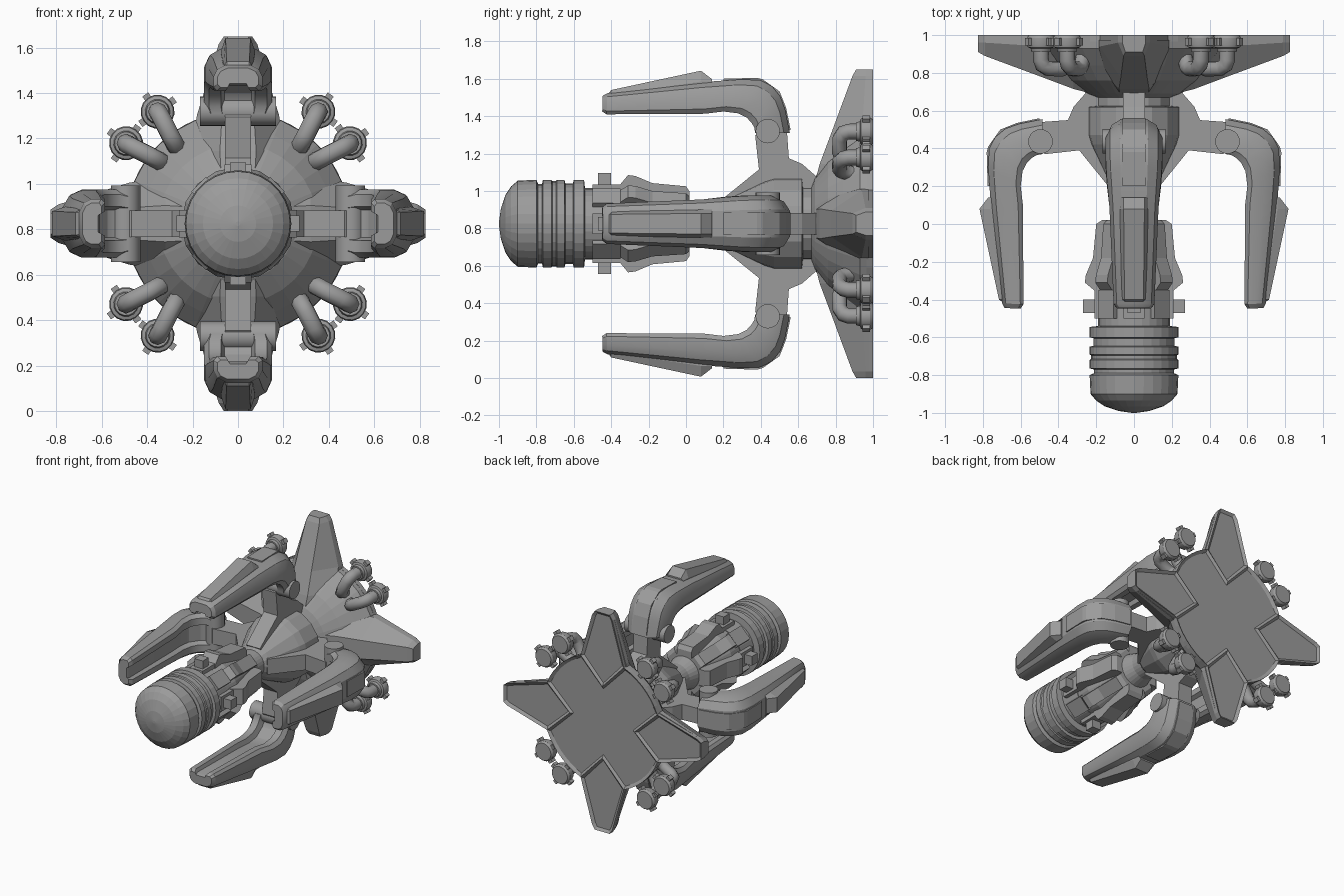
import bpy, bmesh
from math import sin, cos, pi, radians

if "Cube" in bpy.data.objects:
    bpy.data.objects.remove(bpy.data.objects["Cube"])

CZ = 0.825                      # height of the long axis
QUARTERS = [k * pi / 2 for k in range(4)]
GREY = bpy.data.materials.new("dark_grey")
GREY.diffuse_color = (.33, .33, .33, 1)
GREY.use_nodes = True
GREY.node_tree.nodes["Principled BSDF"].inputs["Base Color"].default_value = GREY.diffuse_color


def place(t, y, r, a):
    """Local (sideways, along axis, outward) -> world, turned by a about the axis."""
    return (t * cos(a) + r * sin(a), y, CZ + r * cos(a) - t * sin(a))


def smooth(ob, deg):
    bpy.ops.object.select_all(action='DESELECT')
    bpy.context.view_layer.objects.active = ob
    ob.select_set(True)
    if ob.type == 'CURVE':
        bpy.ops.object.convert(target='MESH')
    bpy.ops.object.shade_smooth_by_angle(angle=radians(deg))


def make(name, verts, faces, inset=0):
    me = bpy.data.meshes.new(name)
    me.from_pydata(verts, [], faces)
    me.materials.append(GREY)
    bm = bmesh.new()
    bm.from_mesh(me)
    bmesh.ops.recalc_face_normals(bm, faces=bm.faces)
    if inset:
        back = [f for f in bm.faces if f.normal.y > 0.9]
        bmesh.ops.inset_region(bm, faces=back, thickness=inset, depth=-0.015)
    bm.to_mesh(me)
    bm.free()
    ob = bpy.data.objects.new(name, me)
    bpy.context.collection.objects.link(ob)
    return ob


def loft(name, rings, a=0, inset=0):
    """Skin equal-length rings of local (t, y, r) points and cap both ends."""
    n = len(rings[0])
    verts = [place(*p, a) for ring in rings for p in ring]
    faces = [(i * n + j, i * n + (j + 1) % n, (i + 1) * n + (j + 1) % n, (i + 1) * n + j)
             for i in range(len(rings) - 1) for j in range(n)]
    faces += [tuple(range(n)), tuple(range(len(verts) - n, len(verts)))]
    return make(name, verts, faces, inset)


def slab(name, profile, w, a):
    """Profile of (y, r) points, thickened sideways by +-w."""
    return loft(name, [[(s * w, y, r) for y, r in profile] for s in (-1, 1)], a)


def lathe(name, profile, n=28):
    return loft(name, [[(r * sin(2 * pi * j / n), y, r * cos(2 * pi * j / n))
                        for j in range(n)] for y, r in profile])


def plate(name, pts, a):
    """Flat back panel with a raised rim, from (t, r) outline points."""
    return loft(name, [[(t, y, r) for t, r in pts] for y in (0.965, 1.0)], a, 0.022)


# Central body
lathe("nose", [(-1, .01), (-.99, .08), (-.965, .155), (-.935, .2), (-.9, .23), (-.8, .235),
               (-.79, .212), (-.77, .212), (-.765, .235), (-.72, .235), (-.715, .228),
               (-.695, .228), (-.69, .235), (-.65, .235), (-.645, .215), (-.605, .215),
               (-.6, .235), (-.545, .235), (-.54, .19), (-.39, .19)])
lathe("body_cone", [(-.4, .185), (-.28, .195), (0, .13), (.1, .1), (.25, .1)])
lathe("hub", [(.17, .1), (.2, .13), (.42, .235), (.47, .25), (.62, .25), (.625, .2), (.72, .2)], 16)
lathe("base_cone", [(.67, .2), (.69, .25), (.76, .35), (.84, .42), (.93, .492), (.975, .494)], 32)

# Fins and lugs around the body
for k in range(8):
    a = k * pi / 4
    d = 0 if k % 2 == 0 else .015
    slab("body_fin", [(-.36, .15), (-.36, .2), (-.31, .26 - d), (-.27, .255 - d), (-.18, .217 - d),
                      (0, .2 - d), (.02, .17 - d), (.02, .1)], .06 if k % 2 == 0 else .045, a)
    slab("collar_block", [(-.5, .15), (-.5, .21), (-.35, .21), (-.35, .15)], .055, a)
for a in QUARTERS:
    slab("collar_lug", [(-.47, .15), (-.47, .27), (-.4, .27), (-.4, .15)], .035, a)

# Four claws with links and pivots
SECTION = [(-.5, 0), (-.4, .2), (.4, .2), (.5, 0), (.85, 0), (1, .15), (1, .55), (.85, .83), (.5, 1),
           (-.5, 1), (-.85, .83), (-1, .55), (-1, .15), (-.85, 0)]
CLAW = [(-.448, .60, -.445, .685, .09), (-.425, .585, -.42, .698, .108), (.10, .588, .08, .757, .13),
        (.2, .60, .30, .772, .145), (.28, .59, .40, .767, .15), (.325, .567, .46, .735, .15),
        (.35, .54, .505, .68, .15), (.365, .515, .53, .61, .15), (.37, .485, .555, .485, .14)]
for a in QUARTERS:
    smooth(loft("claw", [[(t * w, yi + (yo - yi) * f, ri + (ro - ri) * f) for t, f in SECTION]
                         for yi, ri, yo, ro, w in CLAW], a), 28)
    # raised bar on the outer side of the claw
    loft("claw_ridge", [[(-b, y, .64), (-b, y, lo), (-c, y, hi), (c, y, hi), (b, y, lo), (b, y, .64)]
                        for y, b, c, lo, hi in ((-.425, .06, .045, .66, .68), (-.40, .065, .05, .69, .715),
                                                (.08, .075, .055, .76, .818), (.14, .075, .055, .76, .772))], a)
    slab("elbow_strip", [(.2, .7), (.2, .775), (.38, .78), (.41, .772), (.5, .708), (.535, .62),
                         (.56, .5), (.48, .5)], .06, a)
    slab("claw_link", [(.18, .12), (.39, .29), (.37, .47), (.40, .52), (.5, .52), (.54, .49),
                       (.55, .35), (.62, .32), (.70, .25), (.7, .1), (.2, .1)], .058, a)
    smooth(slab("claw_pivot", [(.437 + .065 * cos(i * pi / 10), .495 + .065 * sin(i * pi / 10))
                               for i in range(20)], .168, a), 30)

# Four base spikes with framed back panels
SPIKES = [(.15, .21, .07, .67, .82), (.32, .21, .08, .715, .86), (.48, .18, .07, .775, .94),
          (.79, .085, .055, .89, .96), (.825, .062, .045, .91, .96)]
centre = []
for a in QUARTERS:
    loft("base_spike", [[(-wb, .975, r), (-wb, yb, r), (-wf, yf, r), (wf, yf, r), (wb, yb, r),
                         (wb, .975, r)] for r, wb, wf, yf, yb in SPIKES], a)
    plate("spike_panel", [(0, .27), (-.18, .46), (-.085, .79), (-.062, .825), (.062, .825),
                          (.085, .79), (.18, .46)], a)
    centre.append((.27 * sin(a), .27 * cos(a)))
    for i in range(8):
        b = a + radians(21.4 + 47.2 * i / 7)
        centre.append((.494 * sin(b), .494 * cos(b)))
plate("back_panel", centre, 0)

# Eight bent pipes, each ending in a tabbed cap
for q in QUARTERS:
    for s in (-1, 1):
        a = q + pi / 4 + s * radians(9.3)
        cu = bpy.data.curves.new("pipe", 'CURVE')
        cu.dimensions = '3D'
        cu.bevel_depth = .042
        cu.bevel_resolution = 2
        cu.materials.append(GREY)
        path = [(0, .96, .607), (0, .87, .607), (0, .84, .595), (-.004 * s, .823, .565),
                (-.016 * s, .82, .49), (-.02 * s, .83, .455), (-.024 * s, .88, .43)]
        sp = cu.splines.new('POLY')
        sp.points.add(len(path) - 1)
        for pt, p in zip(sp.points, path):
            pt.co = (*place(*p, a), 1)
        ob = bpy.data.objects.new("pipe", cu)
        bpy.context.collection.objects.link(ob)
        smooth(ob, 50)

        def disc(y, rad):
            return [(rad * cos(i * pi / 8), y, .607 + rad * sin(i * pi / 8)) for i in range(16)]
        smooth(loft("pipe_cap", [disc(y, r) for y, r in (
            (.91, .05), (.93, .055), (.935, .07), (.95, .075), (.985, .075), (1, .065))], a), 30)
        for i in range(4):
            c, d = cos(i * pi / 2), sin(i * pi / 2)
            loft("cap_tab", [[(u * c - v * d, y, .607 + u * d + v * c) for u, v in
                              ((.05, -.016), (.093, -.016), (.093, .016), (.05, .016))]
                             for y in (.945, .985)], a)
